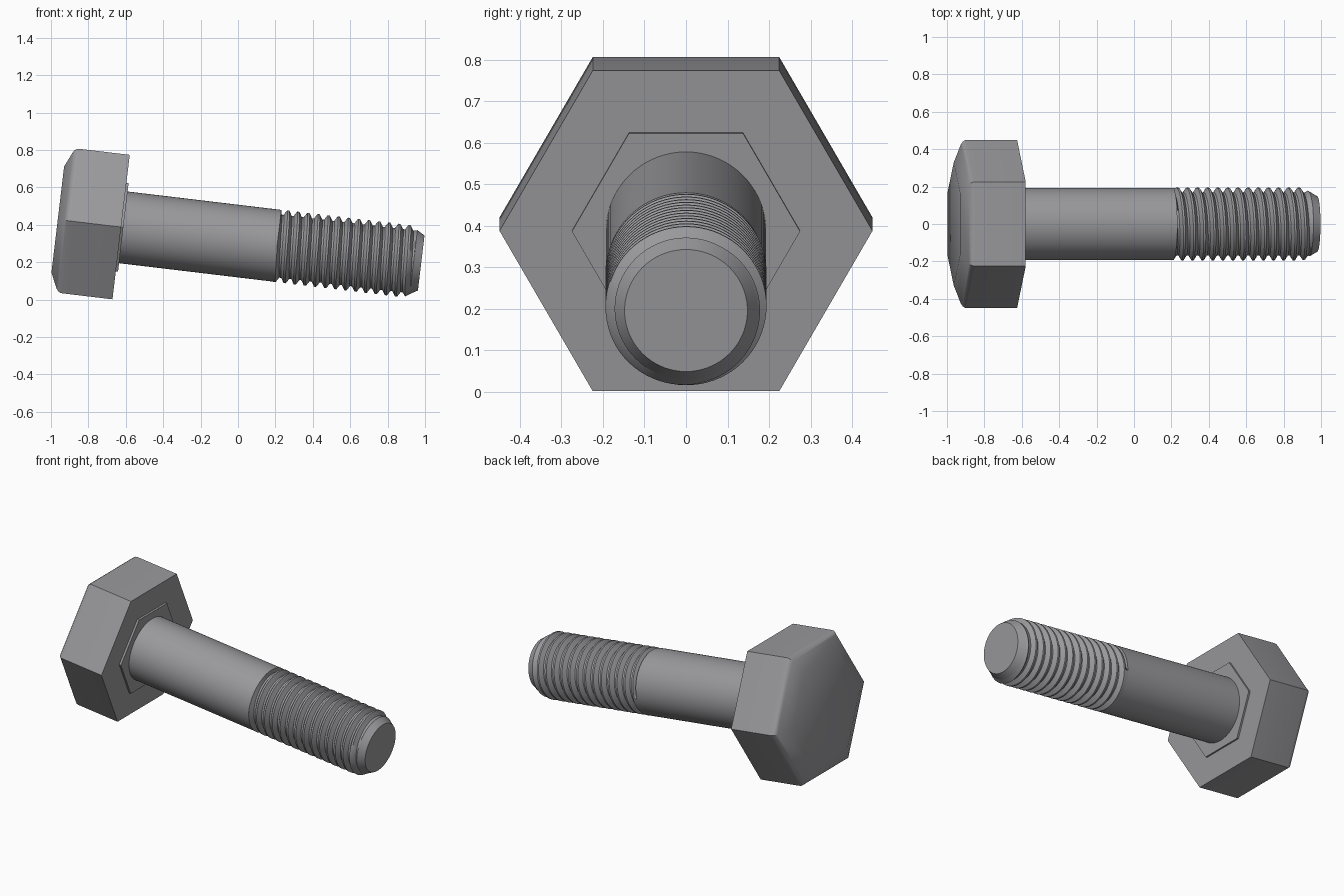
import bpy, bmesh
from math import sin, cos, pi, radians

cube = bpy.data.objects.get("Cube")
if cube:
    bpy.data.objects.remove(cube)

TILT = radians(6.82)
SEAT = (-0.625, 0, 0.388)   # centre of the face under the head
SEGMENTS = 72
SHANK_R = 0.193

steel = bpy.data.materials.new("steel grey")
steel.use_nodes = True
grey = (0.32, 0.32, 0.335, 1)
steel.diffuse_color = grey
steel.node_tree.nodes["Principled BSDF"].inputs["Base Color"].default_value = grey


def finish(name, bm, angle=30):
    """Turn a bmesh built along +x into a tilted, shaded object."""
    bmesh.ops.recalc_face_normals(bm, faces=bm.faces)
    mesh = bpy.data.meshes.new(name)
    bm.to_mesh(mesh)
    bm.free()
    mesh.materials.append(steel)
    obj = bpy.data.objects.new(name, mesh)
    bpy.context.collection.objects.link(obj)
    obj.location = SEAT
    obj.rotation_euler = (0, TILT, 0)
    bpy.ops.object.select_all(action='DESELECT')
    obj.select_set(True)
    bpy.context.view_layer.objects.active = obj
    bpy.ops.object.shade_smooth_by_angle(angle=radians(angle))
    return obj


def loft(name, profile, sides, caps=(True, True), angle=30):
    """Stack rings of (position along the axis, corner radius)."""
    bm = bmesh.new()
    rings = [[bm.verts.new((u, r * cos(2 * pi * i / sides), r * sin(2 * pi * i / sides)))
              for i in range(sides)] for u, r in profile]
    for a, b in zip(rings, rings[1:]):
        for i in range(sides):
            j = (i + 1) % sides
            bm.faces.new((a[i], a[j], b[j], b[i]))
    for ring, cap in zip((rings[0], rings[-1]), caps):
        if cap:
            bm.faces.new(ring)
    return finish(name, bm, angle)


def hexagon(name, profile):
    """Loft a hexagon given half widths across the flats."""
    return loft(name, [(u, h / cos(pi / 6)) for u, h in profile], 6, angle=26)


# Head with a softened chamfer, and the thin raised seat beneath it
hexagon("hex_head", [(-0.341, 0.286), (-0.303, 0.368), (-0.294, 0.380),
                     (-0.284, 0.387), (-0.272, 0.389), (0, 0.389)])
hexagon("seat_washer", [(-0.01, 0.238), (0.012, 0.238)])

# Plain shank
START, END, TIP = 0.84, 1.575, 1.616
loft("shank", [(0, SHANK_R), (START, SHANK_R)], SEGMENTS, (False, False))

# Right-handed helical thread, trimmed square at both ends
PITCH, FIRST_CREST = 0.0545, 0.863
CREST_R, ROOT_R, END_R = 0.194, 0.168, 0.172
tooth = [(-0.1, CREST_R), (0.1, CREST_R), (0.4, ROOT_R), (0.6, ROOT_R)]
bm = bmesh.new()
columns = []
for i in range(SEGMENTS + 1):
    turn = i / SEGMENTS
    column = []
    for k in range(-3, 16):
        for phase, r in tooth:
            u = FIRST_CREST + PITCH * (k + phase + turn)
            if u <= START:
                u, r = START, SHANK_R
            elif u >= END:
                u, r = END, END_R
            else:
                r = min(r, END_R + (END - u) * 0.7)
            column.append(bm.verts.new((u, r * cos(2 * pi * turn), r * sin(2 * pi * turn))))
    columns.append(column)
for a, b in zip(columns, columns[1:]):
    for k in range(len(a) - 1):
        bm.faces.new((a[k], a[k + 1], b[k + 1], b[k]))
bmesh.ops.remove_doubles(bm, verts=bm.verts, dist=0.00005)
finish("thread", bm, 40)

# Chamfered tip
loft("tip", [(END, END_R), (TIP, 0.148)], SEGMENTS, (False, True), 25)
